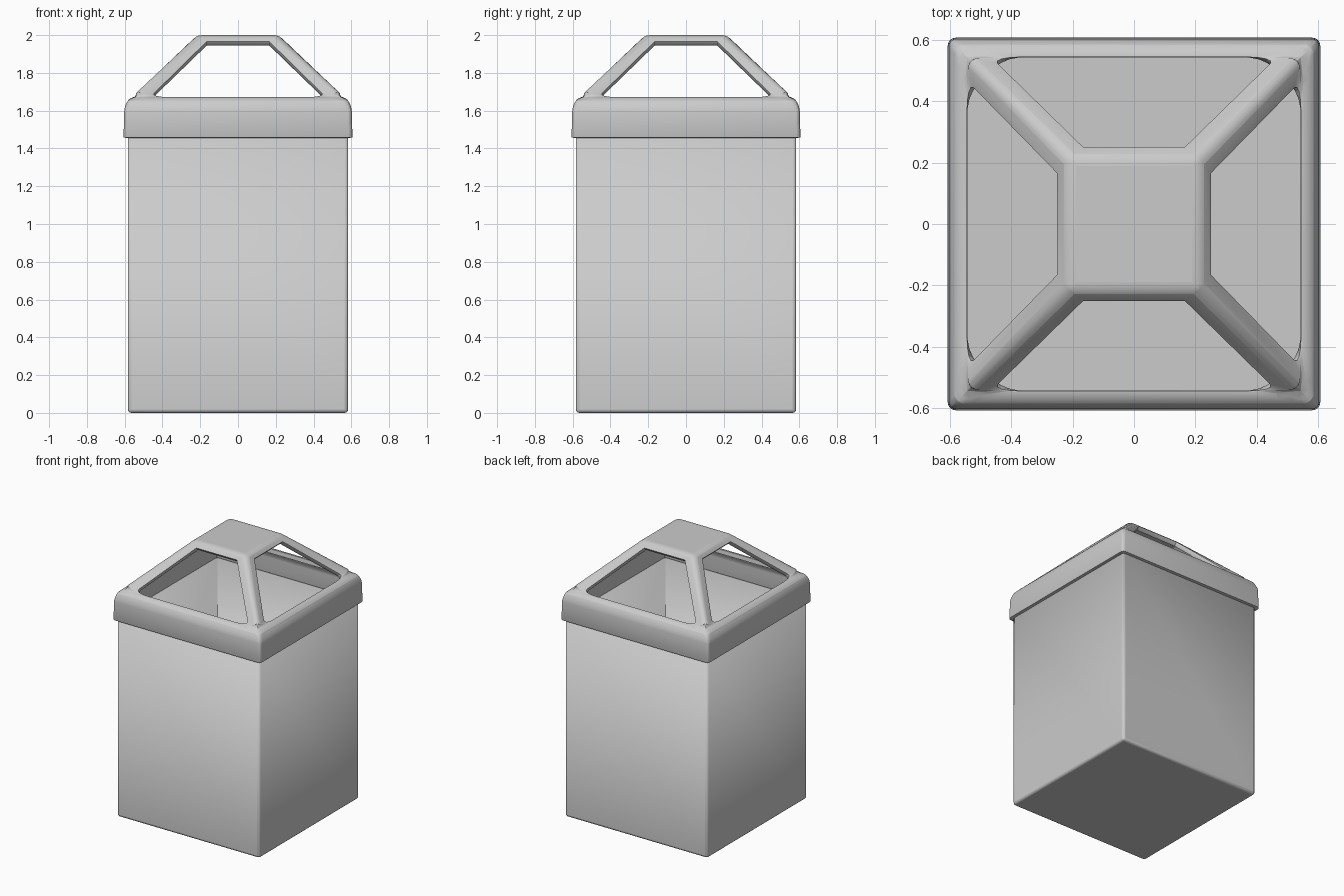
import bpy
import bmesh
from math import radians
from mathutils import Matrix

cube = bpy.data.objects.get("Cube")
if cube:
    bpy.data.objects.remove(cube, do_unlink=True)


def make_object(name, bm):
    mesh = bpy.data.meshes.new(name)
    bm.to_mesh(mesh)
    bm.free()
    obj = bpy.data.objects.new(name, mesh)
    bpy.context.collection.objects.link(obj)
    return obj


def bevel(obj, width, segments=3):
    mod = obj.modifiers.new("Rounding", "BEVEL")
    mod.width = width
    mod.segments = segments
    mod.limit_method = "ANGLE"
    mod.angle_limit = radians(20)


def solidify(obj, thickness):
    mod = obj.modifiers.new("Wall", "SOLIDIFY")
    mod.thickness = thickness
    mod.offset = -1
    mod.use_even_offset = True


def smooth(obj):
    bpy.ops.object.select_all(action="DESELECT")
    obj.select_set(True)
    bpy.context.view_layer.objects.active = obj
    bpy.ops.object.shade_smooth_by_angle(angle=radians(40))


# Bin body: an open box with thin walls
HALF, BODY_TOP = 0.583, 1.475
bm = bmesh.new()
bmesh.ops.create_cube(bm, size=1)
bmesh.ops.scale(bm, vec=(HALF * 2, HALF * 2, BODY_TOP), verts=bm.verts)
bmesh.ops.translate(bm, vec=(0, 0, BODY_TOP / 2), verts=bm.verts)
top = [f for f in bm.faces if f.normal.z > 0.9]
bmesh.ops.delete(bm, geom=top, context="FACES_ONLY")
body = make_object("bin_body", bm)
bevel(body, 0.018)
solidify(body, 0.025)
smooth(body)

# Lid: one side with its window, repeated round the four sides
# Each pair is mirrored in x: (half width, distance from axis, height)
PROFILE = {
    "skirt": (0.606, 0.606, 1.457),
    "shoulder": (0.602, 0.602, 1.62),
    "eave": (0.572, 0.572, 1.672),
    "crown": (0.213, 0.213, 2.0),
    "sill": (0.465, 0.543, 1.672),
    "head": (0.165, 0.25, 1.967),
}
bm = bmesh.new()
for turn in range(4):
    spin = Matrix.Rotation(radians(90 * turn), 3, "Z")
    left, right = ({key: bm.verts.new(spin @ Matrix.Diagonal((s, -1, 1)) @ bm.verts.new(p).co)
                    for key, p in PROFILE.items()} for s in (-1, 1))
    for low, high in (("skirt", "shoulder"), ("shoulder", "eave"),
                      ("eave", "sill"), ("head", "crown")):
        bm.faces.new((left[low], right[low], right[high], left[high]))
    bm.faces.new((right["eave"], right["crown"], right["head"], right["sill"]))
    bm.faces.new((left["eave"], left["sill"], left["head"], left["crown"]))
bmesh.ops.delete(bm, geom=[v for v in bm.verts if not v.link_faces], context="VERTS")
bmesh.ops.remove_doubles(bm, verts=bm.verts, dist=0.001)

# Flat crown plate closing the lid
crown = [e for e in bm.edges if all(v.co.z > 1.99 for v in e.verts)]
bmesh.ops.contextual_create(bm, geom=crown)
bm.normal_update()
for f in bm.faces:
    if f.calc_center_median().z > 1.99 and f.normal.z < 0:
        f.normal_flip()

lid = make_object("lid_frame", bm)
bevel(lid, 0.025, 4)
solidify(lid, 0.032)
bevel(lid, 0.005, 2)
smooth(lid)
